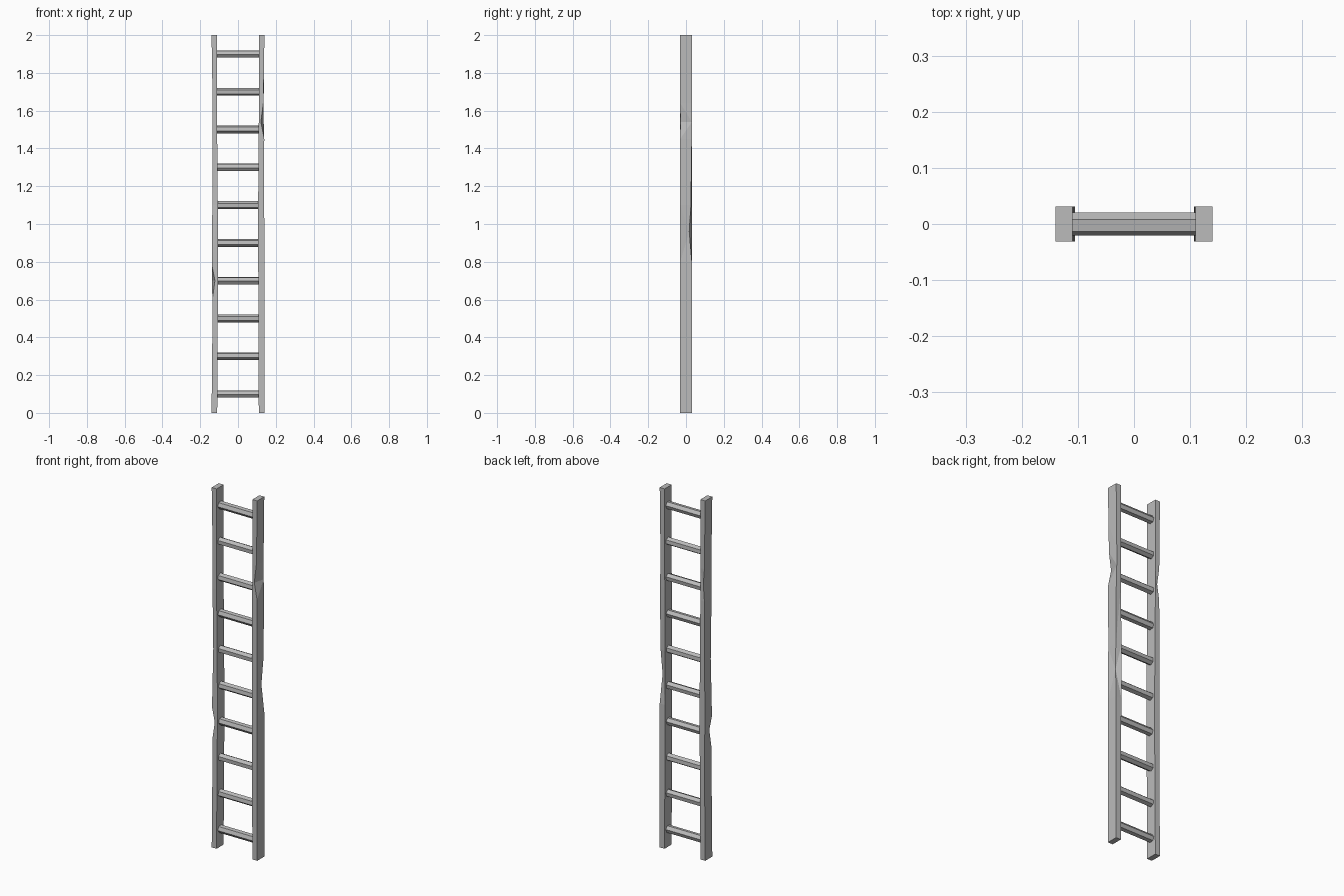
import bpy, bmesh, math
from mathutils import Matrix

cube = bpy.data.objects.get("Cube")
if cube:
    bpy.data.objects.remove(cube)

grey = bpy.data.materials.new("worn_grey")
grey.use_nodes = True
colour = (0.5, 0.5, 0.5, 1)
grey.diffuse_color = colour
grey.node_tree.nodes["Principled BSDF"].inputs["Base Color"].default_value = colour

INNER, OUTER, DEPTH, HEIGHT = 0.11, 0.14, 0.031, 2.0


def finish(bm, name):
    bmesh.ops.recalc_face_normals(bm, faces=bm.faces)
    mesh = bpy.data.meshes.new(name)
    bm.to_mesh(mesh)
    bm.free()
    mesh.materials.append(grey)
    obj = bpy.data.objects.new(name, mesh)
    bpy.context.collection.objects.link(obj)


def rail(name, side, sections):
    """Loft a rectangular post; each section is z, inner bulge, outer inset, chips by corner."""
    bm = bmesh.new()
    rings = []
    for z, bulge, inset, chips in sections:
        xi, xo = INNER - bulge, OUTER - inset
        corners = {
            "front_inner": (xi, -DEPTH), "front_outer": (xo, -DEPTH),
            "back_outer": (xo, DEPTH), "back_inner": (xi, DEPTH),
        }
        ring = []
        for key, (x, y) in corners.items():
            dx, dy = chips.get(key, (0, 0))
            ring.append(bm.verts.new((side * (x - dx), y - math.copysign(dy, y), z)))
        rings.append(ring)
    for low, high in zip(rings, rings[1:]):
        for i in range(4):
            j = (i + 1) % 4
            quad = [low[i], low[j], high[j], high[i]]
            bmesh.ops.triangulate(bm, faces=[bm.faces.new(quad)])
    bm.faces.new(rings[0])
    bm.faces.new(rings[-1])
    finish(bm, name)


# Worn side rails with chipped edges
rail("left_rail", 1, [
    (0, 0, 0, {}),
    (0.8, 0.003, 0, {}),
    (0.96, 0.003, 0, {"back_outer": (0.008, 0.014)}),
    (1.1, 0.003, 0.002, {"back_outer": (0, 0.005)}),
    (1.45, 0.002, 0.001, {}),
    (1.54, 0, 0.004, {"front_outer": (0.015, 0.001)}),
    (1.64, 0, 0.004, {"front_outer": (0.002, 0)}),
    (1.8, 0, 0.003, {}),
    (HEIGHT, 0, 0, {}),
])
rail("right_rail", -1, [
    (0, 0, 0, {}),
    (0.4, 0.002, 0.004, {}),
    (0.6, 0.004, 0.004, {}),
    (0.7, 0.005, 0.003, {"front_outer": (0.015, 0.001)}),
    (0.78, 0.005, 0.002, {}),
    (1.1, 0.003, 0.004, {"front_outer": (0, 0.008)}),
    (1.44, 0, 0.005, {}),
    (1.53, 0, 0.005, {"back_outer": (0.01, 0.004)}),
    (1.62, 0, 0.005, {}),
    (1.75, 0, 0.004, {}),
    (HEIGHT, 0, 0, {}),
])

# Six-sided rungs, each turned a little differently
for n in range(10):
    bm = bmesh.new()
    bmesh.ops.create_cone(bm, cap_ends=True, segments=6, radius1=0.021,
                          radius2=0.021, depth=2 * INNER + 0.01)
    turn = Matrix.Rotation(math.radians(8 + 13 * (n % 3)), 4, "X")
    place = Matrix.Translation((0, 0, 0.1 + 0.2 * n))
    bm.transform(place @ turn @ Matrix.Rotation(math.pi / 2, 4, "Y"))
    finish(bm, f"rung_{n + 1}")
